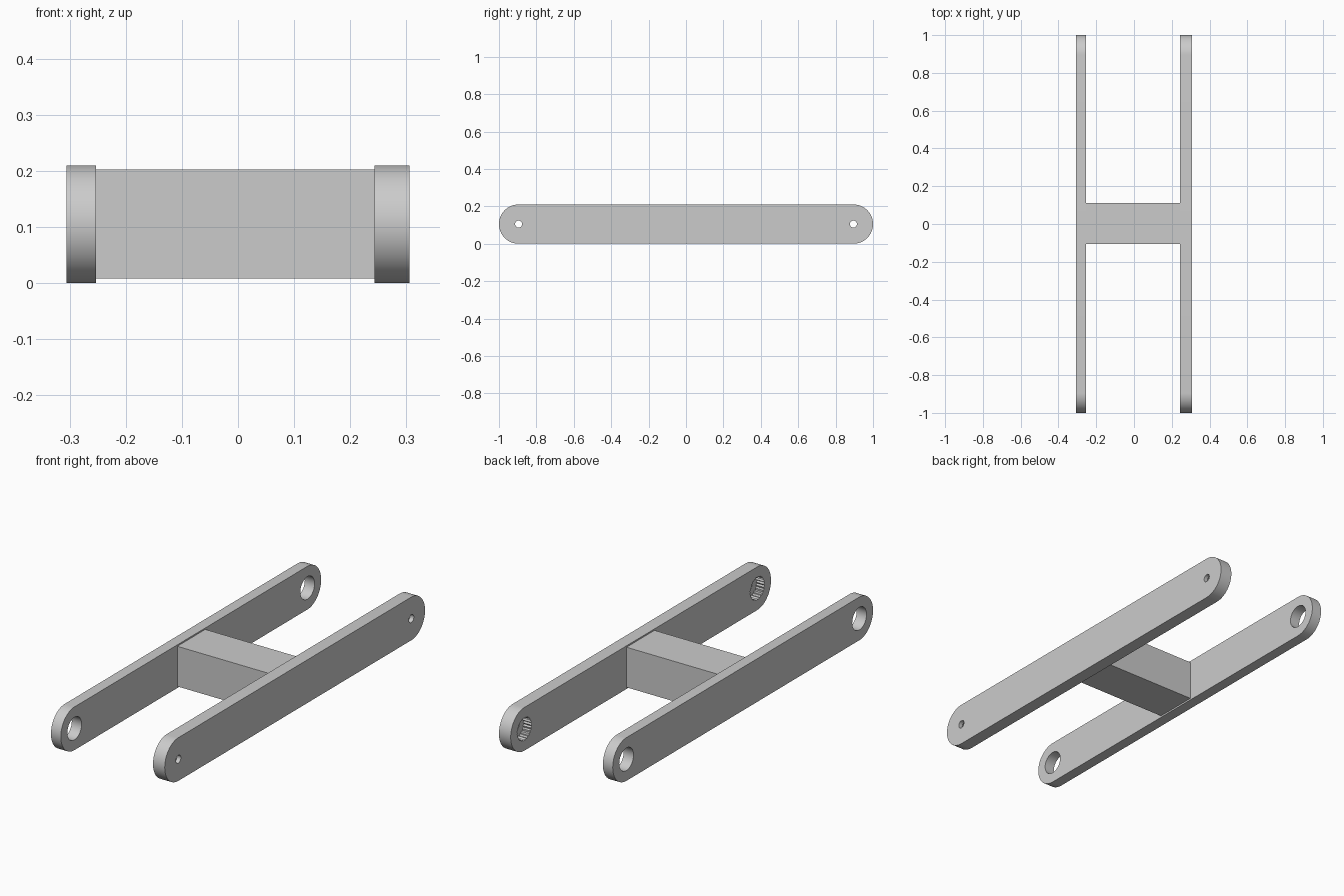
import bpy, bmesh, math

if "Cube" in bpy.data.objects:
    bpy.data.objects.remove(bpy.data.objects["Cube"])

grey = bpy.data.materials.new("light grey plastic")
grey.diffuse_color = (0.6, 0.6, 0.6, 1)
grey.use_nodes = True
grey.node_tree.nodes["Principled BSDF"].inputs["Base Color"].default_value = grey.diffuse_color

R = 0.105          # end radius of the arms
YC = 0.895         # hole centres along y
ZC = 0.105


def prism(name, points, x0, x1):
    """Extrude a (y, z) outline along x."""
    bm = bmesh.new()
    face = bm.faces.new([bm.verts.new((x0, y, z)) for y, z in points])
    ext = bmesh.ops.extrude_face_region(bm, geom=[face])
    verts = [g for g in ext["geom"] if isinstance(g, bmesh.types.BMVert)]
    bmesh.ops.translate(bm, verts=verts, vec=(x1 - x0, 0, 0))
    bmesh.ops.recalc_face_normals(bm, faces=bm.faces)
    mesh = bpy.data.meshes.new(name)
    bm.to_mesh(mesh)
    bm.free()
    mesh.materials.append(grey)
    ob = bpy.data.objects.new(name, mesh)
    bpy.context.collection.objects.link(ob)
    return ob


def arc(cy, r, a0, a1, n):
    return [(cy + r * math.cos(a0 + (a1 - a0) * i / n),
             ZC + r * math.sin(a0 + (a1 - a0) * i / n)) for i in range(n + 1)]


def circle(cy, r, n=32):
    return arc(cy, r, 0, 2 * math.pi, n)[:-1]


def spline_socket(cy, r_in, r_out, teeth=24):
    """Toothed outline for the shaft sockets."""
    pts = []
    for i in range(teeth * 2):
        a = math.pi * i / teeth
        r = r_out if i % 2 else r_in
        pts.append((cy + r * math.cos(a), ZC + r * math.sin(a)))
    return pts


def cut(ob, cutter):
    mod = ob.modifiers.new("cut", 'BOOLEAN')
    mod.operation = 'DIFFERENCE'
    mod.solver = 'EXACT'
    mod.object = cutter
    bpy.context.view_layer.objects.active = ob
    bpy.ops.object.modifier_apply(modifier=mod.name)
    bpy.data.objects.remove(cutter)


# Two arms with rounded ends
h = math.pi / 2
outline = arc(YC, R, -h, h, 32) + arc(-YC, R, h, 3 * h, 32)
left_arm = prism("left_arm", outline, -0.306, -0.253)
right_arm = prism("right_arm", outline, 0.243, 0.306)

for cy in (-YC, YC):
    # Plain bearing holes on the left
    cut(left_arm, prism("cutter", circle(cy, 0.055), -0.4, -0.2))
    # Toothed blind sockets with small screw holes on the right
    cut(right_arm, prism("cutter", spline_socket(cy, 0.051, 0.057), 0.2, 0.285))
    cut(right_arm, prism("cutter", circle(cy, 0.019, 24), 0.2, 0.4))

# Cross bar between the arms
prism("cross_bar", [(-0.105, 0.008), (0.11, 0.008), (0.11, 0.203), (-0.105, 0.203)],
      -0.253, 0.243)

# Smooth the rounded ends and bores, keep edges sharp
for ob in (left_arm, right_arm):
    bpy.ops.object.select_all(action='DESELECT')
    ob.select_set(True)
    bpy.context.view_layer.objects.active = ob
    bpy.ops.object.shade_smooth_by_angle(angle=math.radians(25))
